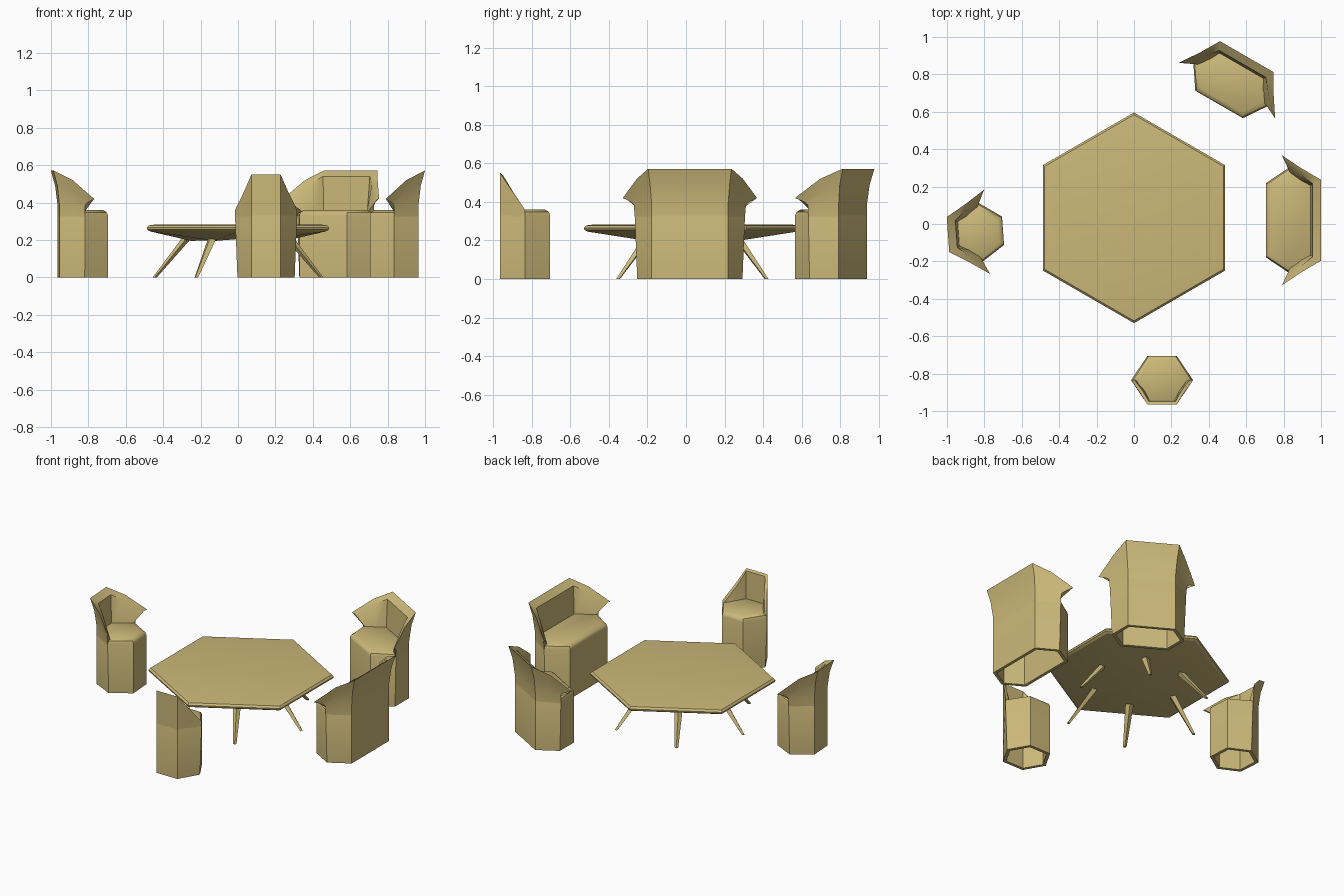
import bpy, bmesh, math
from mathutils import Vector, Matrix

if "Cube" in bpy.data.objects:
    bpy.data.objects.remove(bpy.data.objects["Cube"])

tan = bpy.data.materials.new("tan")
tan.diffuse_color = (0.60, 0.48, 0.19, 1)
tan.use_nodes = True
tan.node_tree.nodes["Principled BSDF"].inputs["Base Color"].default_value = tan.diffuse_color


def make(name, rings_list, place=Matrix.Identity(4), closed=True, cap_a=False, cap_b=False):
    """Skin a list of equal-length point rings into a mesh object."""
    bm = bmesh.new()
    rows = [[bm.verts.new(p) for p in r] for r in rings_list]
    n = len(rows[0])
    for a, b in zip(rows, rows[1:]):
        for i in range(n if closed else n - 1):
            j = (i + 1) % n
            bm.faces.new((a[i], a[j], b[j], b[i]))
    if cap_a:
        bm.faces.new(rows[0])
    if cap_b:
        bm.faces.new(rows[-1])
    if not closed:  # close the two ends of an open strip
        bm.faces.new([r[0] for r in rows])
        bm.faces.new([r[-1] for r in rows])
    return finish(name, bm, place)


def finish(name, bm, place=Matrix.Identity(4)):
    bmesh.ops.recalc_face_normals(bm, faces=bm.faces)
    me = bpy.data.meshes.new(name)
    bm.to_mesh(me)
    bm.free()
    me.transform(place)
    me.materials.append(tan)
    me.shade_smooth()
    me.set_sharp_from_angle(angle=math.radians(40))
    ob = bpy.data.objects.new(name, me)
    bpy.context.collection.objects.link(ob)
    return ob


def chair(name, x, y, facing, w, flared=True):
    """Hexagonal tub chair facing local +x; w is half the width of its back."""
    place = Matrix.Translation((x, y, 0)) @ Matrix.Rotation(math.radians(facing), 4, 'Z')
    s = w + 0.075

    def hexa(z, inset=0.0, widen=0.0):
        d, f, g = 0.13 - inset, w - inset * 0.6, s - inset * 1.15 + widen
        return [(d, f, z), (0, g, z), (-d, f, z), (-d, -f, z), (0, -g, z), (d, -f, z)]

    # hollow base with a softened seat edge
    make(name + "_base", [hexa(0.29, 0.02), hexa(0, 0.02), hexa(0), hexa(0.33, 0, 0.013),
                          hexa(0.348, 0.006, 0.01), hexa(0.36, 0.025)],
         place, cap_a=True, cap_b=True)

    # wrap-around back: one half of each rail, mirrored across y
    def rail(tip, mid, back):
        half = [Vector(tip), Vector(mid), Vector(back)]
        return half + [Vector((p.x, -p.y, p.z)) for p in reversed(half)]

    def low(z, widen):
        return rail((0, s + widen, z), (-0.065, (s + w + widen) / 2, z), (-0.13, w, z))

    inner = rail((0, s - 0.02, 0.35), (-0.055, (s + w) / 2 - 0.022, 0.35), (-0.108, w - 0.012, 0.35))
    if flared:
        rails = [low(0.325, 0.013), low(0.385, 0.018),
                 rail((0.012, s + 0.032, 0.40), (-0.07, w + 0.055, 0.46), (-0.142, w + 0.008, 0.49)),
                 rail((0.045, w + 0.15, 0.42), (-0.065, w + 0.077, 0.52), (-0.165, w + 0.018, 0.572)),
                 rail((0.035, w + 0.13, 0.415), (-0.06, w + 0.045, 0.50), (-0.12, w - 0.003, 0.54)),
                 inner]
    else:
        rails = [low(0.325, 0.013),
                 rail((0, s + 0.013, 0.36), (-0.065, (s + w) / 2 + 0.004, 0.455), (-0.13, w, 0.55)),
                 rail((0, s - 0.008, 0.36), (-0.06, (s + w) / 2 - 0.014, 0.45), (-0.115, w - 0.008, 0.54)),
                 inner]
    make(name + "_back", rails, place, closed=False)


chair("left_chair", -0.83, -0.045, 4, 0.076)
chair("rear_sofa", 0.52, 0.752, 240, 0.147)
chair("right_sofa", 0.835, 0.02, 180, 0.198)
chair("front_stool", 0.15, -0.835, 90, 0.078, flared=False)

# table top: hexagon with soft rim
C = Vector((0, 0.033, 0))


def polar(r, deg, z):
    a = math.radians(deg)
    return C + Vector((r * math.cos(a), r * math.sin(a), z))


R = 0.563
profile = [(R - 0.02, 0.246), (R - 0.003, 0.255), (R, 0.266), (R - 0.012, 0.278), (R - 0.06, 0.284)]
make("table_top", [[polar(r, 30 + 60 * k, z) for k in range(6)] for r, z in profile], cap_b=True)

# faceted underside: low points where the legs join
bm = bmesh.new()
centre = bm.verts.new(polar(0, 0, 0.205))
rim = [bm.verts.new(polar(R - 0.02, 30 + 60 * k, 0.246)) for k in range(6)]
hub = [bm.verts.new(polar(0.25, 60 * k, 0.195)) for k in range(6)]
for k in range(6):
    bm.faces.new((centre, hub[k], rim[k]))
    bm.faces.new((centre, rim[k - 1], hub[k]))
    bm.faces.new((hub[k], rim[k - 1], rim[k]))
for f in bm.faces:
    f.smooth = False
finish("table_underside", bm)

# six splayed tapered legs
for k in range(6):
    a = math.radians(60 * k)
    side = Vector((-math.sin(a), math.cos(a), 0))
    out = Vector((math.cos(a), math.sin(a), 0))

    def section(r, z, h):
        c = polar(r, 60 * k, z)
        return [c + out * h, c + side * h, c - out * h, c - side * h]

    make("table_leg_%d" % (k + 1), [section(0.445, 0, 0.011), section(0.27, 0.215, 0.026)],
         cap_a=True, cap_b=True)
